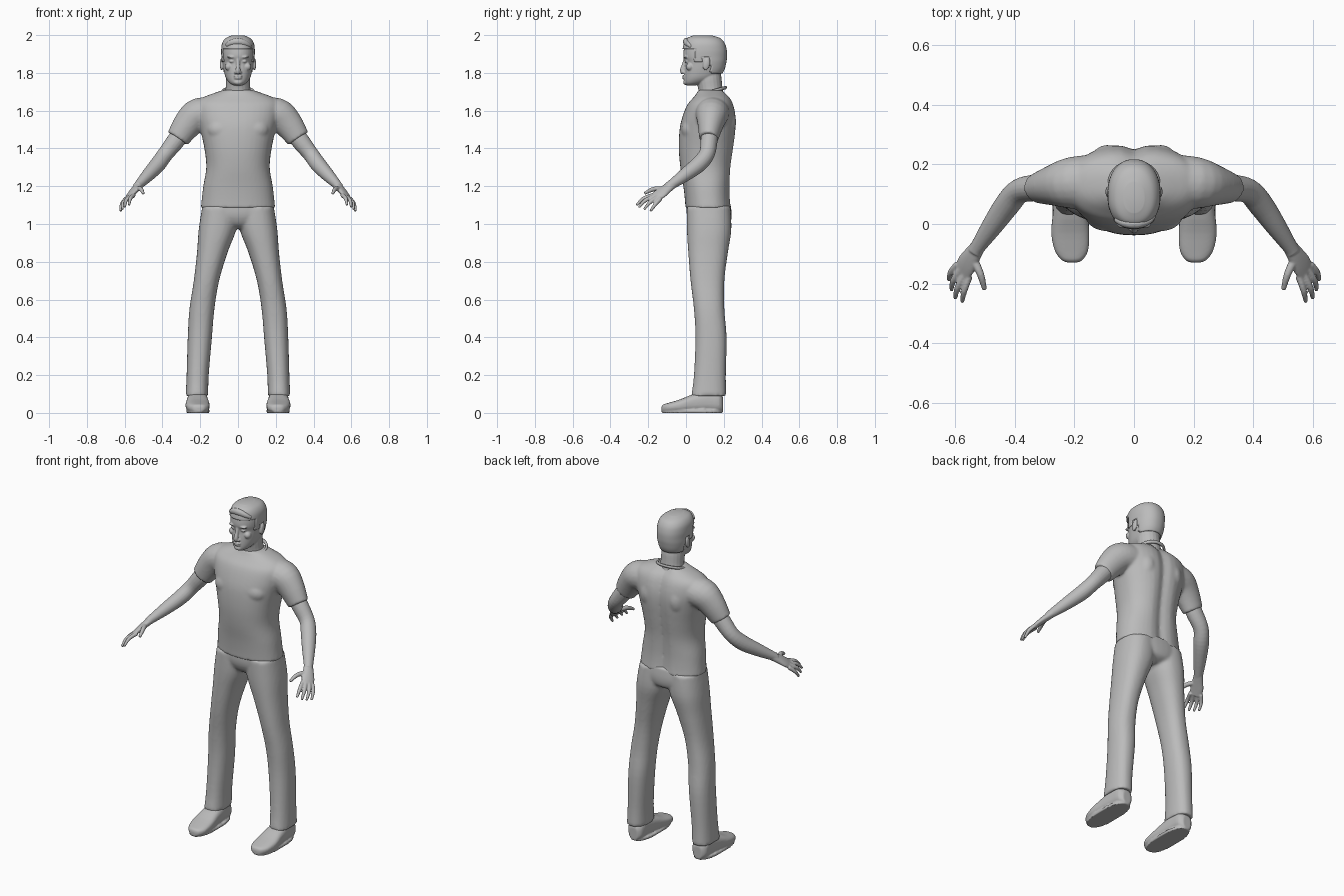
import bpy, bmesh, math
from mathutils import Vector, Matrix

if "Cube" in bpy.data.objects:
    bpy.data.objects.remove(bpy.data.objects["Cube"], do_unlink=True)

grey = bpy.data.materials.new("plain grey")
grey.use_nodes = True
grey.diffuse_color = (0.5, 0.5, 0.5, 1)
grey.node_tree.nodes["Principled BSDF"].inputs["Base Color"].default_value = (0.5, 0.5, 0.5, 1)


def smooth_rows(rows, steps):
    """Resample section rows with a Catmull-Rom spline."""
    out = []
    for i in range(len(rows) - 1):
        a, b = rows[max(i - 1, 0)], rows[i]
        c, d = rows[i + 1], rows[min(i + 2, len(rows) - 1)]
        for k in range(steps):
            t = k / steps
            out.append([0.5 * (2 * q + (r - p) * t + (2 * p - 5 * q + 4 * r - s) * t * t
                               + (3 * q - p - 3 * r + s) * t ** 3)
                        for p, q, r, s in zip(a, b, c, d)])
    return out + [list(rows[-1])]


def skin(bm, rings):
    """Bridge rings of points and cap both ends."""
    loops = [[bm.verts.new(p) for p in ring] for ring in rings]
    n = len(loops[0])
    faces = [bm.faces.new((a[i], a[(i + 1) % n], b[(i + 1) % n], b[i]))
             for a, b in zip(loops, loops[1:]) for i in range(n)]
    faces += [bm.faces.new(loops[0]), bm.faces.new(loops[-1])]
    bmesh.ops.recalc_face_normals(bm, faces=faces)
    return faces


def oval(n, power):
    for i in range(n):
        a = 2 * math.pi * i / n
        c, s = math.cos(a), math.sin(a)
        yield (math.copysign(abs(c) ** (2 / power), c), math.copysign(abs(s) ** (2 / power), s))


def column(bm, rows, side=1, steps=4, power=2.3, groove=0.0, n=40):
    """Upright loft; rows are z, x min, x max, y front, y back."""
    rings = []
    for z, x0, x1, y0, y1 in smooth_rows(rows, steps):
        ring = []
        for c, s in oval(n, power):
            x = (x0 + x1) / 2 + c * (x1 - x0) / 2
            y = (y0 + y1) / 2 + s * (y1 - y0) / 2
            if s > 0:
                y -= groove * math.exp(-(x / 0.035) ** 2)
            ring.append((side * x, y, z))
        rings.append(ring)
    return skin(bm, rings)


def tube(bm, rows, side=1, ref=(0, 1, 0), steps=4, n=20):
    """Limb loft; rows are x, y, z, radius along ref, radius across."""
    rows = smooth_rows(rows, steps)
    pts = [Vector(r[:3]) for r in rows]
    rings = []
    for i, r in enumerate(rows):
        t = (pts[min(i + 1, len(pts) - 1)] - pts[max(i - 1, 0)]).normalized()
        u = Vector(ref)
        u = (u - t * u.dot(t)).normalized()
        v = t.cross(u)
        ring = [pts[i] + u * c * r[3] + v * s * r[4] for c, s in oval(n, 2)]
        rings.append([(side * p.x, p.y, p.z) for p in ring])
    skin(bm, rings)


def ball(bm, loc, size, tilt=0):
    m = (Matrix.Translation(loc) @ Matrix.Rotation(tilt, 4, 'X')
         @ Matrix.Diagonal((*size, 1)))
    bmesh.ops.create_uvsphere(bm, u_segments=20, v_segments=12, radius=1, matrix=m)


def finish(name, bm, voxel=0, relax=0):
    mesh = bpy.data.meshes.new(name)
    bm.to_mesh(mesh)
    bm.free()
    mesh.materials.append(grey)
    mesh.shade_smooth()
    ob = bpy.data.objects.new(name, mesh)
    bpy.context.collection.objects.link(ob)
    if voxel:
        fuse = ob.modifiers.new("fuse", 'REMESH')
        fuse.mode = 'VOXEL'
        fuse.voxel_size = voxel
        fuse.use_smooth_shade = True
    if relax:
        soft = ob.modifiers.new("relax", 'SMOOTH')
        soft.iterations = relax
    return ob


def half(rows):
    return [(z, -w, w, y0, y1) for z, w, y0, y1 in rows]


# Shirt: torso with spine groove, and short sleeves
bm = bmesh.new()
column(bm, half([(1.085, .197, -.003, .243), (1.13, .192, -.006, .238), (1.2, .184, -.014, .236),
                 (1.3, .168, -.03, .242), (1.4, .178, -.038, .256), (1.5, .2, -.034, .268),
                 (1.57, .218, -.018, .268), (1.63, .222, .006, .255), (1.665, .195, .035, .238),
                 (1.69, .135, .055, .215), (1.71, .075, .065, .2)]), groove=.02)
for s in (1, -1):
    tube(bm, [(.1, .145, 1.59, .09, .075), (.205, .138, 1.582, .088, .086),
              (.265, .13, 1.53, .07, .078), (.32, .12, 1.452, .051, .062)], s)
    ball(bm, (s * .09, .2, 1.54), (.06, .066, .09))
    ball(bm, (s * .09, .03, 1.5), (.075, .055, .06))
finish("shirt", bm, .008, 5)

# Collar band
bm = bmesh.new()
ring = [Vector((.082 * c, .132 + .078 * s, 1.7 + .022 * s)) for c, s in oval(48, 2)]
ctr = Vector((0, .132, 1.7))
skin_rings = []
for k in range(8):
    a = k * math.pi / 4
    skin_rings.append([p + (p - ctr).normalized() * .007 * math.cos(a)
                       + Vector((0, 0, .009 * math.sin(a))) for p in ring])
loops = [[bm.verts.new(p) for p in r] for r in skin_rings]
for k in range(8):
    a, b = loops[k], loops[(k + 1) % 8]
    for i in range(48):
        j = (i + 1) % 48
        bm.faces.new((a[i], a[j], b[j], b[i]))
bmesh.ops.recalc_face_normals(bm, faces=bm.faces)
finish("collar", bm)

# Trousers: hips and two legs
bm = bmesh.new()
column(bm, half([(.975, .05, .06, .19), (1.0, .13, .025, .232), (1.05, .188, .004, .242),
                 (1.115, .186, .004, .234)]))
for s in (1, -1):
    column(bm, [(.09, .158, .277, .028, .213), (.2, .155, .272, .042, .211),
                (.4, .138, .266, .05, .215), (.55, .125, .257, .042, .203),
                (.7, .1, .234, .024, .203), (.85, .055, .217, .012, .222),
                (.97, .01, .208, .005, .24), (1.09, .0, .19, .004, .235)], s)
finish("trousers", bm, .009, 4)

# Shoes, lofted from toe to heel
for s, label in ((1, "left_shoe"), (-1, "right_shoe")):
    bm = bmesh.new()
    rings = []
    for y, w, h, x in smooth_rows([(-.13, .012, .03, .207), (-.122, .034, .044, .208),
                                   (-.09, .056, .054, .21), (-.03, .064, .072, .214),
                                   (.04, .058, .1, .214), (.12, .052, .12, .214),
                                   (.175, .047, .11, .214), (.197, .026, .08, .214)], 3):
        rings.append([(s * (x + w * c), y, .005 + (h - .005) / 2 * (1 + q))
                      for c, q in oval(28, 2.7)])
    skin(bm, rings)
    # sole
    rings = []
    for z in (0, .016):
        rings.append([(s * (.212 + c * .062), .033 + q * .161, z) for c, q in oval(32, 2.5)])
    skin(bm, rings)
    finish(label, bm, .005, 3)

# Arms with palms and fingers
FINGERS = {
    "index": [(.553, -.175, 1.152), (.57, -.225, 1.135), (.577, -.262, 1.1)],
    "middle": [(.568, -.165, 1.148), (.593, -.215, 1.125), (.6, -.25, 1.088)],
    "ring": [(.582, -.152, 1.142), (.607, -.19, 1.115), (.613, -.222, 1.077)],
    "little": [(.592, -.135, 1.135), (.615, -.162, 1.105), (.622, -.188, 1.068)],
    "thumb": [(.54, -.115, 1.185), (.515, -.17, 1.185), (.502, -.22, 1.162)],
}
for s, label in ((1, "left_arm"), (-1, "right_arm")):
    bm = bmesh.new()
    tube(bm, [(.27, .13, 1.52, .045, .045), (.33, .122, 1.44, .045, .048),
              (.385, .11, 1.37, .042, .042), (.425, .066, 1.315, .043, .042),
              (.475, -.005, 1.26, .036, .035), (.525, -.078, 1.208, .026, .024),
              (.535, -.095, 1.198, .026, .022)], s)
    tube(bm, [(.52, -.07, 1.21, .025, .021), (.543, -.105, 1.185, .032, .019),
              (.562, -.135, 1.162, .038, .016), (.577, -.165, 1.14, .034, .012)],
         s, ref=(-.042, -.045, .025))
    for digit, path in FINGERS.items():
        r = .0125 if digit == "thumb" else .0105
        tube(bm, [(*p, r * k, r * k) for p, k in zip(path, (1.15, 1, .65))], s,
             ref=(1, 0, .3), n=12)
    finish(label, bm, .004, 3)

# Head: skull, neck and facial features
SKULL = half([(1.734, .024, .002, .05), (1.748, .046, -.009, .11), (1.775, .065, -.01, .165),
              (1.815, .076, -.008, .196), (1.855, .082, -.004, .208), (1.885, .084, -.014, .212),
              (1.92, .085, -.012, .211), (1.955, .08, -.004, .2), (1.98, .062, .012, .177),
              (1.994, .03, .045, .135)])
bm = bmesh.new()
column(bm, SKULL, power=2.2)
tube(bm, [(0, .135, 1.66, .07, .08), (0, .13, 1.71, .064, .066),
          (0, .122, 1.77, .066, .064), (0, .12, 1.81, .06, .06)])
tube(bm, [(0, -.004, 1.878, .009, .008), (0, -.012, 1.845, .01, .009),
          (0, -.02, 1.815, .013, .012), (0, -.014, 1.798, .012, .012)], ref=(1, 0, 0))
ball(bm, (0, -.011, 1.783), (.024, .01, .0055))
ball(bm, (0, -.009, 1.772), (.021, .011, .006))
ball(bm, (0, .0, 1.75), (.024, .015, .014))
for s in (1, -1):
    ball(bm, (s * .013, -.012, 1.803), (.008, .01, .007))
    ball(bm, (s * .032, .004, 1.861), (.015, .011, .0075))
    ball(bm, (s * .034, -.001, 1.884), (.024, .014, .007))
    ball(bm, (s * .05, .02, 1.832), (.02, .02, .02))
    ball(bm, (s * .087, .108, 1.846), (.009, .018, .033), -.2)
finish("head", bm, .004, 2)

# Hair: a shell over the skull, cut along the hairline
bm = bmesh.new()
shell = [(z + .004 * (z - 1.9) / .1, a - .004, b + .004, f - .007, k + .005)
         for z, a, b, f, k in SKULL]
column(bm, shell, power=2.2, steps=6, n=64)


def hairline(p):
    if p.y < .045:
        return 1.925
    if p.y < .085:
        return 1.86
    return 1.885 if p.y < .13 else 1.80


bmesh.ops.delete(bm, geom=[f for f in bm.faces
                           if f.calc_center_median().z < hairline(f.calc_center_median())],
                 context='FACES')
hair = finish("hair", bm)
thick = hair.modifiers.new("thickness", 'SOLIDIFY')
thick.thickness = .008
thick.offset = -1

# Swept fringe
bm = bmesh.new()
tube(bm, [(-.062, .018, 1.945, .012, .012), (-.03, .004, 1.962, .016, .018),
          (.01, .0, 1.965, .016, .02), (.045, .01, 1.953, .014, .016),
          (.068, .03, 1.938, .01, .01)])
finish("fringe", bm, .005, 4)
